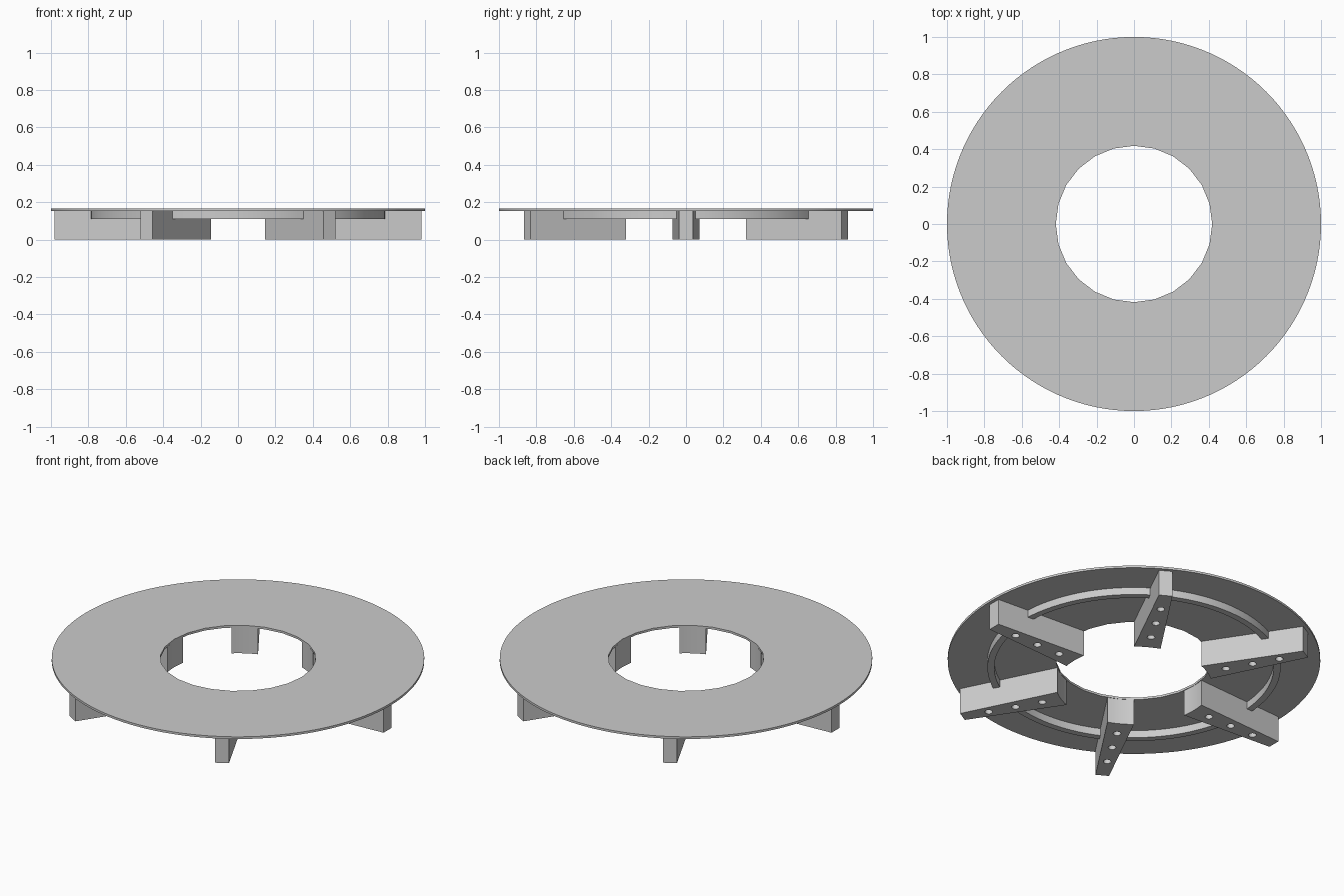
import bpy, bmesh
from math import cos, sin, pi, radians, asin, sqrt

cube = bpy.data.objects.get("Cube")
if cube:
    bpy.data.objects.remove(cube, do_unlink=True)

TOP, PLATE = 0.166, 0.153          # disc top and underside
HOLE_R = 0.418                     # central opening
RIB_Z, RIB_IN, RIB_OUT = 0.11, 0.75, 0.787

grey = bpy.data.materials.new("grey")
grey.use_nodes = True
grey.diffuse_color = (0.6, 0.6, 0.6, 1)
grey.node_tree.nodes["Principled BSDF"].inputs["Base Color"].default_value = (0.6, 0.6, 0.6, 1)


def arc(r, start, end, steps):
    return [(r * cos(start + (end - start) * i / steps),
             r * sin(start + (end - start) * i / steps)) for i in range(steps + 1)]


def add_object(name, mesh):
    obj = bpy.data.objects.new(name, mesh)
    bpy.context.collection.objects.link(obj)
    if not mesh.materials:
        mesh.materials.append(grey)
    return obj


def extrude(name, outline, z0, z1):
    """Prism from a flat outline."""
    bm = bmesh.new()
    face = bm.faces.new([bm.verts.new((x, y, z0)) for x, y in outline])
    up = bmesh.ops.extrude_face_region(bm, geom=[face])["geom"]
    bmesh.ops.translate(bm, vec=(0, 0, z1 - z0),
                        verts=[v for v in up if isinstance(v, bmesh.types.BMVert)])
    bmesh.ops.recalc_face_normals(bm, faces=bm.faces)
    mesh = bpy.data.meshes.new(name)
    bm.to_mesh(mesh)
    bm.free()
    return add_object(name, mesh)


def smooth(obj):
    bpy.ops.object.select_all(action="DESELECT")
    obj.select_set(True)
    bpy.context.view_layer.objects.active = obj
    bpy.ops.object.shade_smooth_by_angle(angle=radians(30))


def cut(obj, cutters):
    """Subtract the cutters and keep the resulting mesh."""
    for cutter in cutters:
        mod = obj.modifiers.new("cut", "BOOLEAN")
        mod.operation, mod.solver, mod.object = "DIFFERENCE", "EXACT", cutter
    depsgraph = bpy.context.evaluated_depsgraph_get()
    mesh = bpy.data.meshes.new_from_object(obj.evaluated_get(depsgraph))
    obj.modifiers.clear()
    obj.data = mesh
    for cutter in cutters:
        bpy.data.objects.remove(cutter, do_unlink=True)


# Thin disc with a coarser round opening
disc = extrude("top_disc", arc(1.0, 0, 2 * pi, 120)[:-1], PLATE, TOP)
cut(disc, [extrude("opening_cutter", arc(HOLE_R, 0, 2 * pi, 24)[:-1], 0, 1)])
smooth(disc)

# Tapered block: concave inner end, narrow outer end, three holes underneath
half_in, half_out = 0.072, 0.037
a = asin(half_in / HOLE_R)
block = extrude("support_block_1",
                arc(HOLE_R, a, -a, 6) + [(0.98, -half_out), (0.98, half_out)], 0, PLATE)
cut(block, [extrude("screw_hole_cutter",
                    [(r + x, y) for x, y in arc(0.021, 0, 2 * pi, 20)[:-1]], -0.05, 0.12)
            for r in (0.525, 0.677, 0.83)])
smooth(block)

# Curved rib reaching from one block to the next
inset = 0.05
rib = extrude("curved_rib_1",
              arc(RIB_OUT, asin(inset / RIB_OUT), pi / 3 - asin(inset / RIB_OUT), 20)
              + arc(RIB_IN, pi / 3 - asin(inset / RIB_IN), asin(inset / RIB_IN), 20),
              RIB_Z, PLATE)
smooth(rib)

# Repeat blocks and ribs around the centre
for i in range(1, 6):
    for part, name in ((block, "support_block"), (rib, "curved_rib")):
        copy = add_object(f"{name}_{i + 1}", part.data)
        copy.rotation_euler.z = i * pi / 3
